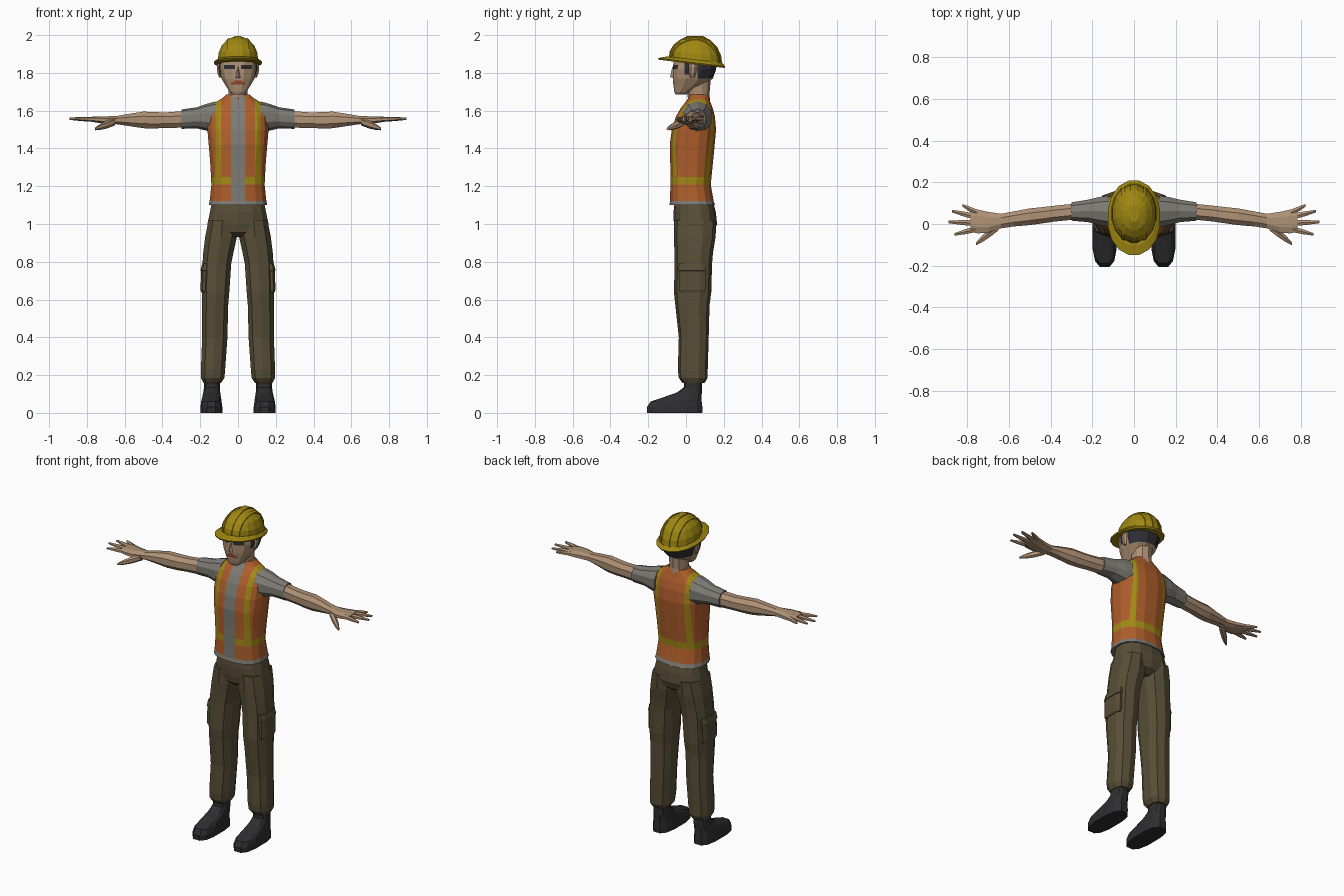
import bpy, bmesh, math
from mathutils import Vector

COLOURS = {
    "skin": (0.43, 0.285, 0.18), "vest_orange": (0.43, 0.112, 0.024),
    "stripe_yellow": (0.37, 0.255, 0.008), "helmet_yellow": (0.35, 0.245, 0.006),
    "shirt_grey": (0.205, 0.20, 0.175), "trouser_brown": (0.098, 0.076, 0.038),
    "boot_black": (0.027, 0.027, 0.029), "hair_dark": (0.026, 0.026, 0.034),
    "moustache_red": (0.29, 0.065, 0.018),
}
MATS = {}
for key, rgb in COLOURS.items():
    MATS[key] = bpy.data.materials.new(key)
    MATS[key].diffuse_color = (*rgb, 1)


def section(ru, rv, sides, power):
    """Rounded-box outline with flat sides facing the axes."""
    e = 2 / power
    fit = math.cos(math.pi / sides) ** e
    pts = []
    for i in range(sides):
        a = 2 * math.pi * (i + 0.5) / sides
        c, s = math.cos(a), math.sin(a)
        pts.append((math.copysign(abs(c) ** e, c) * ru / fit,
                    math.copysign(abs(s) ** e, s) * rv / fit))
    return pts


def loft_mesh(rings, axis="z", sides=12, power=2.5):
    """Rings are (x, y, z, radius_u, radius_v), lying across the axis."""
    bm = bmesh.new()
    loops = []
    for x, y, z, ru, rv in rings:
        loop = []
        for u, v in section(ru, rv, sides, power):
            off = (u, v, 0) if axis == "z" else (0, u, v)
            loop.append(bm.verts.new(Vector((x, y, z)) + Vector(off)))
        loops.append(loop)
    for a, b in zip(loops, loops[1:]):
        for i in range(sides):
            j = (i + 1) % sides
            bm.faces.new((a[i], a[j], b[j], b[i]))
    bm.faces.new(loops[0])
    bm.faces.new(loops[-1])
    return bm


def cut(bm, axis, values):
    """Add edge loops along planes so colours end on clean lines."""
    no = Vector([float(axis == k) for k in "xyz"])
    for v in values:
        bmesh.ops.bisect_plane(bm, geom=bm.verts[:] + bm.edges[:] + bm.faces[:],
                               plane_co=no * v, plane_no=no)


def finish(name, bm, colours, rule=None, mirror=False):
    bmesh.ops.recalc_face_normals(bm, faces=bm.faces[:])
    colours = colours if isinstance(colours, list) else [colours]
    if rule:
        for f in bm.faces:
            f.material_index = colours.index(rule(f.calc_center_median()))
    me = bpy.data.meshes.new(name)
    bm.to_mesh(me)
    bm.free()
    for c in colours:
        me.materials.append(MATS[c])
    ob = bpy.data.objects.new(name, me)
    bpy.context.collection.objects.link(ob)
    if mirror:
        mod = ob.modifiers.new("mirror", "MIRROR")
        mod.use_axis = (True, False, False)
        mod.use_mirror_merge = False
    return ob


# Vest over shirt: coloured by position
bm = loft_mesh([(0, .033, 1.10, .155, .121), (0, .031, 1.123, .150, .115),
                (0, .024, 1.208, .141, .107), (0, .029, 1.31, .146, .112),
                (0, .033, 1.42, .155, .119), (0, .042, 1.50, .162, .117),
                (0, .050, 1.57, .160, .103), (0, .057, 1.615, .150, .084),
                (0, .063, 1.645, .118, .066), (0, .067, 1.665, .085, .056),
                (0, .068, 1.685, .062, .048)], sides=16)
cut(bm, "x", [s * v for s in (-1, 1) for v in (.038, .090, .119)])
cut(bm, "z", [1.25])


def vest_rule(c):
    if c.z < 1.123 or (abs(c.x) < .038 and c.y < .04):
        return "shirt_grey"
    if 1.208 < c.z < 1.25 or (c.z > 1.25 and .090 < abs(c.x) < .119):
        return "stripe_yellow"
    return "vest_orange"


finish("vest_torso", bm, ["vest_orange", "stripe_yellow", "shirt_grey"], vest_rule)

# Sleeves, arms and hands
finish("sleeve", loft_mesh([(.12, .060, 1.565, .076, .080), (.165, .062, 1.565, .068, .068),
                            (.22, .063, 1.562, .054, .053), (.30, .060, 1.555, .044, .049)],
                           "x", 10, 2.2), "shirt_grey", mirror=True)
finish("arm", loft_mesh([(.28, .060, 1.554, .038, .044), (.38, .050, 1.550, .038, .041),
                         (.44, .042, 1.549, .039, .043), (.50, .035, 1.551, .040, .044),
                         (.58, .024, 1.551, .036, .032), (.64, .014, 1.550, .035, .022),
                         (.70, .008, 1.550, .050, .020), (.75, .012, 1.553, .057, .016),
                         (.785, .016, 1.555, .054, .012)], "x", 8, 2.2), "skin", mirror=True)
FINGERS = {"little_finger": (.056, .090, .825), "ring_finger": (.034, .062, .875),
           "middle_finger": (.004, .010, .892), "index_finger": (-.024, -.050, .862)}
for name, (y0, y1, tip) in FINGERS.items():
    mid = (.76 + tip) / 2
    finish(name, loft_mesh([(.755, y0, 1.554, .014, .011), (mid, (y0 + y1) / 2, 1.556, .012, .010),
                            (tip, y1, 1.557, .006, .005)], "x", 6, 2), "skin", mirror=True)
finish("thumb", loft_mesh([(.65, -.008, 1.542, .022, .017), (.695, -.045, 1.526, .020, .018),
                           (.73, -.072, 1.514, .016, .014), (.758, -.095, 1.503, .007, .006)],
                          "x", 6, 2), "skin", mirror=True)

# Neck and head, with hair, eyes and moustache as cut faces
finish("neck", loft_mesh([(0, .070, 1.64, .058, .055), (0, .066, 1.69, .050, .056),
                          (0, .062, 1.77, .056, .066)], sides=10, power=2.2), "skin")
bm = loft_mesh([(0, -.028, 1.685, .030, .028), (0, -.018, 1.70, .045, .044),
                (0, .010, 1.73, .064, .076), (0, .036, 1.77, .088, .106),
                (0, .045, 1.82, .101, .115), (0, .050, 1.90, .098, .112)], power=2.3)
cut(bm, "x", [s * v for s in (-1, 1) for v in (.015, .022, .038, .074)])
cut(bm, "y", [-.008, .016, .062])
cut(bm, "z", [1.738, 1.748, 1.761, 1.792, 1.821, 1.843])


def head_rule(c):
    x = abs(c.x)
    if c.z > 1.77 and c.y > .062 or c.z > 1.792 and -.008 < c.y < .016 and x > .07:
        return "hair_dark"
    if c.y < 0:
        if 1.821 < c.z < 1.843 and .015 < x < .074:
            return "hair_dark"
        if 1.738 < c.z < 1.748 and x < .038 or 1.748 < c.z < 1.761 and x < .022:
            return "moustache_red"
    return "skin"


finish("head", bm, ["skin", "hair_dark", "moustache_red"], head_rule)
finish("ear", loft_mesh([(.094, .034, 1.775, .006, .010), (.100, .034, 1.80, .009, .016),
                         (.103, .037, 1.83, .009, .019), (.100, .037, 1.848, .006, .014)],
                        sides=6, power=2), "skin", mirror=True)
bm = bmesh.new()
nose = [bm.verts.new(p) for p in ((0, -.071, 1.835), (-.020, -.062, 1.770), (.020, -.062, 1.770),
                                  (0, -.085, 1.778), (0, -.05, 1.772))]
for idx in ((0, 1, 3), (0, 3, 2), (1, 4, 3), (3, 4, 2), (0, 4, 1), (0, 2, 4)):
    bm.faces.new([nose[i] for i in idx])
finish("nose", bm, "skin")


# Hard hat: tilted dome, raised ribs and brim
def tilt(bm):
    for v in bm.verts:
        fade = max(0, min(1, (2.0 - v.co.z) / .14))
        v.co.z -= .125 * (v.co.y - .03) * fade
    return bm


def dome(g):
    return tilt(loft_mesh([(0, .05, 1.857, .107 + g, .138 + g), (0, .05, 1.905, .103 + g, .131 + g),
                           (0, .05, 1.945, .086 + g, .110 + g), (0, .05, 1.975, .058 + g, .076 + g),
                           (0, .05, 1.991 + g, .025 + g, .034 + g)], sides=16, power=2.15))


finish("helmet_dome", dome(0), "helmet_yellow")
for name, mid, half in (("helmet_rib_centre", 0, .018), ("helmet_rib_left", -.052, .007),
                        ("helmet_rib_right", .052, .007)):
    bm = dome(.005)
    for s in (-1, 1):
        bmesh.ops.bisect_plane(bm, geom=bm.verts[:] + bm.edges[:] + bm.faces[:],
                               plane_co=(mid + s * half, 0, 0), plane_no=(s, 0, 0), clear_outer=True)
        bmesh.ops.holes_fill(bm, edges=[e for e in bm.edges if e.is_boundary], sides=0)
    finish(name, bm, "helmet_yellow")
finish("helmet_brim", tilt(loft_mesh([(0, .030, 1.848, .122, .174), (0, .030, 1.856, .126, .178),
                                      (0, .045, 1.872, .109, .146)], sides=16, power=2.1)),
       "helmet_yellow")

# Trousers
finish("trouser_hips", loft_mesh([(0, .042, 1.118, .138, .100), (0, .046, 1.06, .149, .110),
                                  (0, .050, 1.00, .162, .112), (0, .046, .955, .160, .100),
                                  (0, .044, .932, .100, .070)], sides=14), "trouser_brown")
finish("trouser_leg", loft_mesh([(.082, .049, 1.02, .074, .108), (.090, .046, .93, .084, .106),
                                 (.104, .041, .85, .080, .098), (.112, .039, .79, .076, .095),
                                 (.118, .035, .64, .072, .095), (.121, .034, .57, .069, .087),
                                 (.123, .041, .40, .067, .076), (.132, .036, .23, .064, .076),
                                 (.134, .038, .185, .062, .073), (.136, .040, .158, .046, .056)],
                                sides=10), "trouser_brown", mirror=True)
finish("cargo_pocket", loft_mesh([(.168, .033, .637, .026, .064), (.168, .033, .650, .030, .069),
                                  (.166, .033, .752, .030, .069), (.166, .033, .755, .033, .073),
                                  (.162, .033, .792, .028, .070)], sides=8, power=4),
       "trouser_brown", mirror=True)

# Boots
finish("boot", loft_mesh([(.141, -.060, 0, .058, .146), (.141, -.060, .030, .058, .147),
                          (.141, -.052, .060, .054, .135), (.140, -.020, .082, .050, .102),
                          (.139, .018, .108, .045, .066), (.138, .036, .135, .042, .048),
                          (.138, .038, .175, .041, .046)], sides=12, power=2.8),
       "boot_black", mirror=True)
